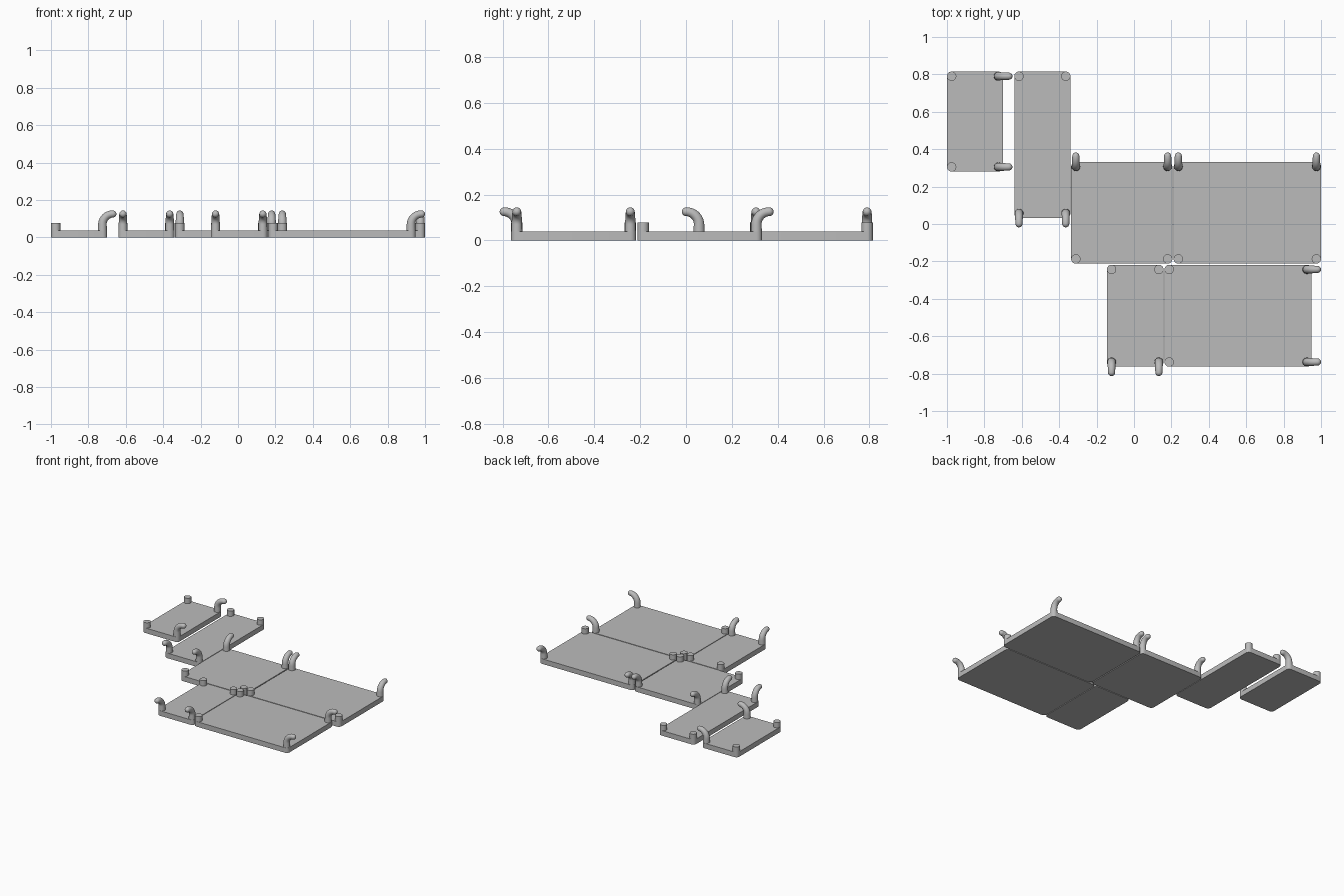
import bpy
import bmesh
from math import sin, cos, pi
from mathutils import Vector, Matrix

cube = bpy.data.objects.get("Cube")
if cube:
    bpy.data.objects.remove(cube)

THICK, PEG_TOP, R = 0.038, 0.078, 0.025

grey = bpy.data.materials.new("plain grey")
grey.use_nodes = True
colour = (0.5, 0.5, 0.5, 1)
grey.diffuse_color = colour
grey.node_tree.nodes["Principled BSDF"].inputs["Base Color"].default_value = colour


def finish(name, bm):
    bmesh.ops.recalc_face_normals(bm, faces=bm.faces)
    mesh = bpy.data.meshes.new(name)
    bm.to_mesh(mesh)
    bm.free()
    mesh.materials.append(grey)
    obj = bpy.data.objects.new(name, mesh)
    bpy.context.collection.objects.link(obj)
    bpy.ops.object.select_all(action="DESELECT")
    obj.select_set(True)
    bpy.context.view_layer.objects.active = obj
    bpy.ops.object.shade_smooth_by_angle(angle=pi / 5)
    return obj


# Flat plate with rounded corners
def make_plate(name, x0, x1, y0, y1):
    bm = bmesh.new()
    centre = Vector(((x0 + x1) / 2, (y0 + y1) / 2, THICK / 2))
    size = Matrix.Diagonal((x1 - x0, y1 - y0, THICK, 1))
    bmesh.ops.create_cube(bm, size=1, matrix=Matrix.Translation(centre) @ size)
    corners = [e for e in bm.edges
               if abs(e.verts[0].co.z - e.verts[1].co.z) > THICK / 2]
    bmesh.ops.bevel(bm, geom=corners, offset=R, segments=6,
                    profile=0.5, affect="EDGES")
    finish(name, bm)


# Short round stud
def make_peg(name, x, y):
    bm = bmesh.new()
    bmesh.ops.create_cone(bm, cap_ends=True, segments=28, radius1=R, radius2=R,
                          depth=PEG_TOP,
                          matrix=Matrix.Translation((x, y, PEG_TOP / 2)))
    finish(name, bm)


# Upright that bends outward, tapers and ends in a round tip
def make_hook(name, x, y, direction):
    out = Vector((direction[0], direction[1], 0))
    side = Vector((-out.y, out.x, 0))
    up = Vector((0, 0, 1))
    base = Vector((x, y, 0))
    bend, start, tip_r = 0.056, 0.069, 0.019
    rings = [(base, up, R), (base + up * start, up, 0.023)]
    for i in range(1, 11):
        a = i / 10 * pi / 2
        pos = base + up * (start + bend * sin(a)) + out * bend * (1 - cos(a))
        rings.append((pos, up * cos(a) + out * sin(a), 0.023 + (tip_r - 0.023) * i / 10))
    end = rings[-1][0]
    for i in range(1, 5):
        a = i / 5 * pi / 2
        rings.append((end + out * tip_r * sin(a), out, tip_r * cos(a)))

    bm = bmesh.new()
    n, previous = 20, None
    for pos, tangent, radius in rings:
        normal = side.cross(tangent)
        loop = [bm.verts.new(pos + radius * (side * cos(k * 2 * pi / n)
                                             + normal * sin(k * 2 * pi / n)))
                for k in range(n)]
        if previous is None:
            bm.faces.new(loop)
        else:
            for k in range(n):
                j = (k + 1) % n
                bm.faces.new((previous[k], previous[j], loop[j], loop[k]))
        previous = loop
    tip = bm.verts.new(end + out * tip_r)
    for k in range(n):
        bm.faces.new((previous[k], previous[(k + 1) % n], tip))
    finish(name, bm)


# Each panel: bounds and the side its hooks point to; studs sit on the other side
panels = {
    "back_right_small": (-1.0, -0.70, 0.28, 0.815, (1, 0)),
    "back_long": (-0.64, -0.34, 0.032, 0.815, (0, -1)),
    "middle_square": (-0.336, 0.205, -0.212, 0.332, (0, 1)),
    "middle_wide": (0.212, 1.0, -0.212, 0.332, (0, 1)),
    "front_small": (-0.145, 0.158, -0.763, -0.218, (0, -1)),
    "front_wide": (0.163, 0.95, -0.763, -0.218, (1, 0)),
}
for panel, (x0, x1, y0, y1, d) in panels.items():
    make_plate(panel + "_plate", x0, x1, y0, y1)
    for sx, x in ((-1, x0 + R), (1, x1 - R)):
        for sy, y in ((-1, y0 + R), (1, y1 - R)):
            place = ("left" if sx > 0 else "right") + ("_back" if sy > 0 else "_front")
            if sx * d[0] + sy * d[1] > 0:
                make_hook(f"{panel}_hook_{place}", x, y, d)
            else:
                make_peg(f"{panel}_peg_{place}", x, y)
